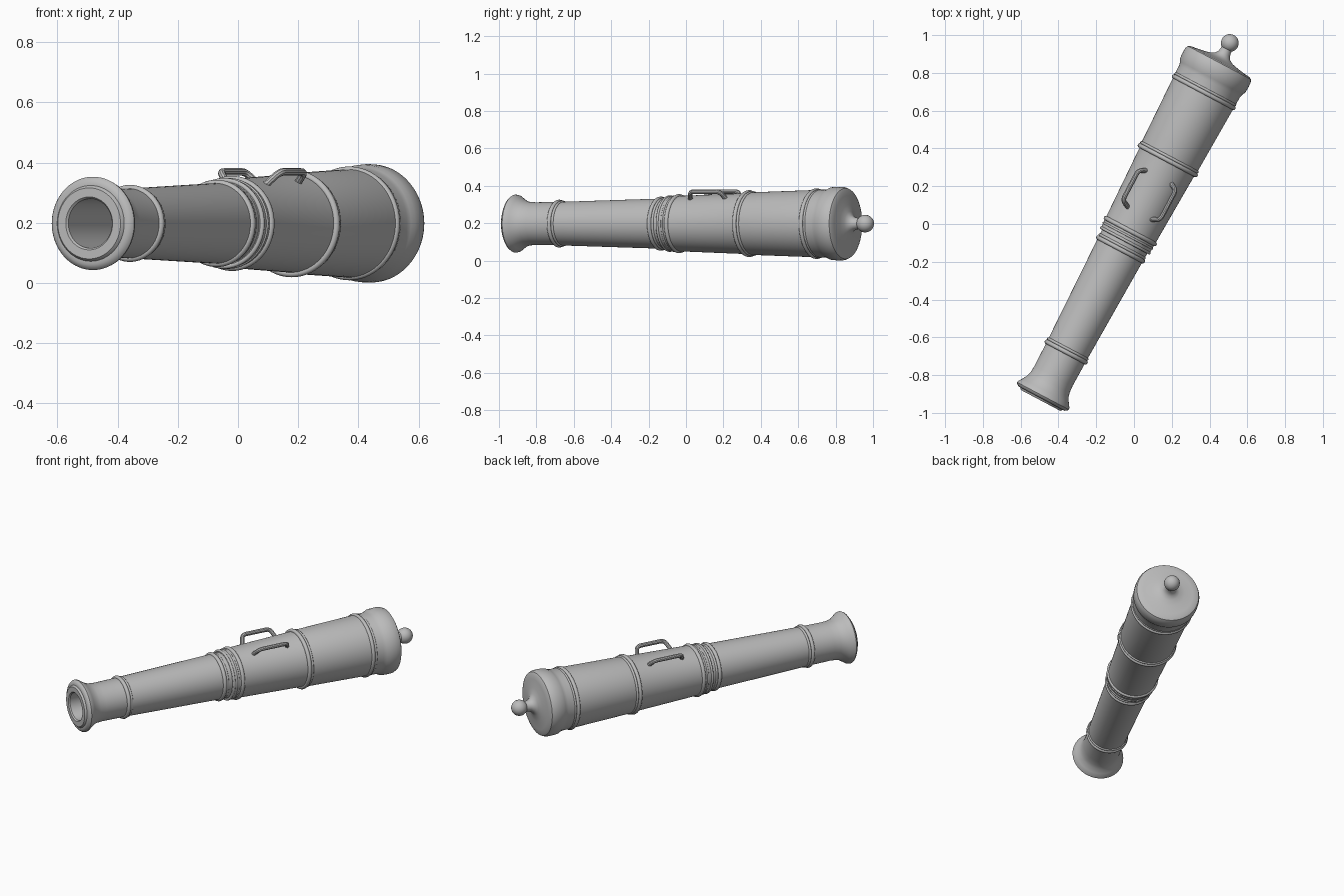
import bpy
import bmesh
import math
from mathutils import Matrix, Vector

AXIS_HEIGHT = 0.198
HEADING = math.radians(27.9)
SEGMENTS = 72

cube = bpy.data.objects.get("Cube")
if cube:
    bpy.data.objects.remove(cube, do_unlink=True)

metal = bpy.data.materials.new("grey_metal")
metal.use_nodes = True
GREY = (0.5, 0.5, 0.5, 1)
metal.diffuse_color = GREY
metal.node_tree.nodes["Principled BSDF"].inputs["Base Color"].default_value = GREY

# Local y runs along the barrel from muzzle to knob
placement = Matrix.Translation((0, 0, AXIS_HEIGHT)) @ Matrix.Rotation(-HEADING, 4, "Z")


def finish(obj, angle=35):
    obj.matrix_world = placement
    obj.data.materials.append(metal)
    bpy.ops.object.select_all(action="DESELECT")
    obj.select_set(True)
    bpy.context.view_layer.objects.active = obj
    bpy.ops.object.shade_smooth_by_angle(angle=math.radians(angle))


def lathe(name, profile, closed=False):
    """Revolve (along, radius) points around the barrel axis."""
    bm = bmesh.new()
    verts = [bm.verts.new((r, t, 0)) for t, r in profile]
    edges = [bm.edges.new(pair) for pair in zip(verts, verts[1:])]
    if closed:
        edges.append(bm.edges.new((verts[-1], verts[0])))
    bmesh.ops.spin(bm, geom=verts + edges, cent=(0, 0, 0), axis=(0, 1, 0),
                   angle=math.tau, steps=SEGMENTS, use_duplicate=False)
    bmesh.ops.remove_doubles(bm, verts=bm.verts, dist=0.0001)
    bmesh.ops.recalc_face_normals(bm, faces=bm.faces)
    mesh = bpy.data.meshes.new(name)
    bm.to_mesh(mesh)
    bm.free()
    obj = bpy.data.objects.new(name, mesh)
    bpy.context.collection.objects.link(obj)
    finish(obj)


def bead(name, along, radius, size):
    """Round moulding whose crest reaches the given radius."""
    steps = 12
    section = []
    for i in range(steps):
        a = math.tau * i / steps
        section.append((along + size * math.cos(a), radius - size + size * math.sin(a)))
    lathe(name, section, closed=True)


# Barrel with bore, muzzle flare, stepped sections and breech band
lathe("barrel", [
    (0.4, 0), (0.4, 0.082), (-1.05, 0.082), (-1.057, 0.088), (-1.057, 0.118),
    (-1.05, 0.124), (-1.046, 0.126), (-1.046, 0.138), (-1.038, 0.15),
    (-1.03, 0.155), (-1.02, 0.153), (-1.0, 0.139), (-0.975, 0.124),
    (-0.95, 0.117), (-0.91, 0.114), (-0.77, 0.116), (-0.15, 0.134),
    (-0.105, 0.135), (-0.1, 0.146), (-0.04, 0.148), (0.37, 0.163),
    (0.39, 0.167), (0.79, 0.18), (0.855, 0.182), (0.875, 0.187),
    (0.89, 0.195), (0.925, 0.197), (0.95, 0.196), (0.966, 0.189),
    (0.973, 0.176), (0.976, 0.15), (0.984, 0.1), (0.992, 0.065),
    (1.004, 0.045), (1.02, 0.034), (1.04, 0.03), (1.06, 0.03),
])

# Double mouldings around the barrel: a crest bead and a slimmer neighbour
for name, along, crest in (
    ("muzzle_ring", -0.767, 0.128),
    ("chase_ring", -0.152, 0.145),
    ("reinforce_ring", 0.382, 0.179),
    ("breech_ring", 0.79, 0.189),
):
    bead(name, along, crest, 0.012)
    bead(name + "_fillet", along + 0.018, crest - 0.005, 0.008)

# Band between the chase and the reinforce
bead("band_front_ring", -0.098, 0.151, 0.008)
bead("band_middle_ring", -0.07, 0.151, 0.006)
bead("band_rear_ring", -0.042, 0.158, 0.012)

# Round knob at the breech
KNOB = 0.047
bpy.ops.mesh.primitive_uv_sphere_add(segments=40, ring_count=24, radius=KNOB)
knob = bpy.context.object
knob.name = "breech_knob"
knob.data.transform(Matrix.Translation((0, 1.084, 0)) @ Matrix.Rotation(math.pi / 2, 4, "X"))
finish(knob)


# Pair of lifting handles, splayed outward
def handle(name, side):
    corners = [Vector(p) for p in (
        (0.062, 0.06, 0.12), (0.112, 0.085, 0.171),
        (0.112, 0.262, 0.171), (0.062, 0.287, 0.12))]
    path = [corners[0]]
    for before, corner, after in zip(corners, corners[1:], corners[2:]):
        start = corner + (before - corner).normalized() * 0.024
        end = corner + (after - corner).normalized() * 0.024
        for i in range(7):
            f = i / 6
            path.append(start.lerp(corner, f).lerp(corner.lerp(end, f), f))
    path.append(corners[-1])
    curve = bpy.data.curves.new(name, "CURVE")
    curve.dimensions = "3D"
    curve.bevel_depth = 0.0125
    curve.bevel_resolution = 3
    curve.use_fill_caps = True
    spline = curve.splines.new("POLY")
    spline.points.add(len(path) - 1)
    for point, co in zip(spline.points, path):
        point.co = (co.x * side, co.y, co.z, 1)
    obj = bpy.data.objects.new(name, curve)
    bpy.context.collection.objects.link(obj)
    bpy.ops.object.select_all(action="DESELECT")
    obj.select_set(True)
    bpy.context.view_layer.objects.active = obj
    bpy.ops.object.convert(target="MESH")
    finish(bpy.context.object)


handle("left_handle", 1)
handle("right_handle", -1)
